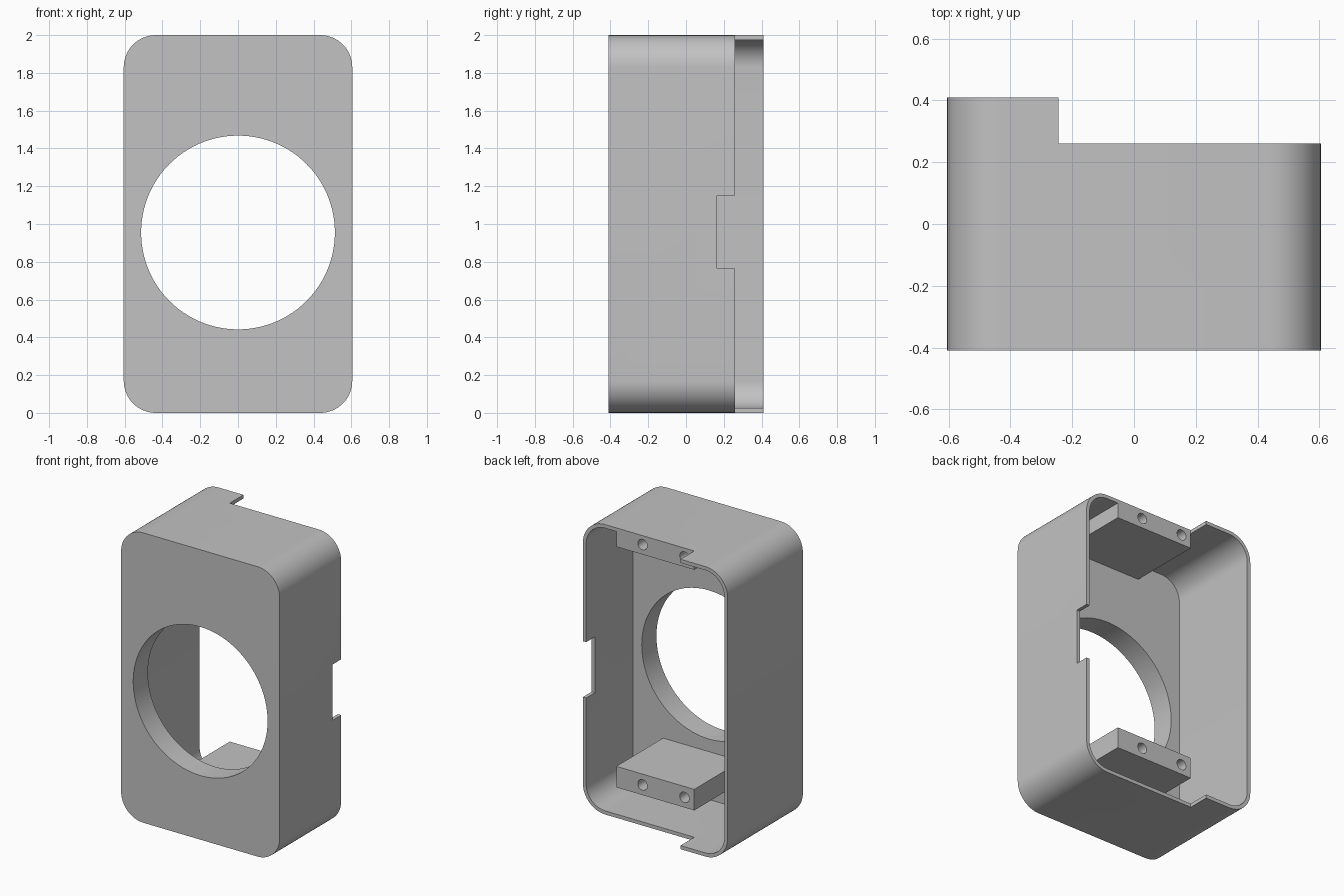
import bpy, bmesh
from math import cos, sin, pi, radians
from mathutils import Matrix, Vector

if "Cube" in bpy.data.objects:
    bpy.data.objects.remove(bpy.data.objects["Cube"])

grey = bpy.data.materials.new("plain_grey")
grey.use_nodes = True
COLOR = (0.54, 0.54, 0.54, 1)
grey.diffuse_color = COLOR
grey.node_tree.nodes["Principled BSDF"].inputs["Base Color"].default_value = COLOR

HALF_W, HEIGHT, HALF_D = 0.605, 2.0, 0.41
WALL, RADIUS = 0.025, 0.17
FRONT_IN, RIM = -0.25, 0.26      # inner side of front plate, lowered back rim
LIP_X = -0.245                   # where the raised back lip ends


def add_object(name, bm):
    bmesh.ops.recalc_face_normals(bm, faces=bm.faces[:])
    mesh = bpy.data.meshes.new(name)
    bm.to_mesh(mesh)
    bm.free()
    mesh.materials.append(grey)
    obj = bpy.data.objects.new(name, mesh)
    bpy.context.collection.objects.link(obj)
    return obj


def box(name, low, high):
    low, high = Vector(low), Vector(high)
    bm = bmesh.new()
    bmesh.ops.create_cube(bm, size=1, matrix=Matrix.Translation((low + high) / 2)
                          @ Matrix.Diagonal((*(high - low), 1)))
    return add_object(name, bm)


def rounded_prism(name, inset, y0, y1, steps=16):
    """Rounded rectangle in the xz plane, extruded along y."""
    r = RADIUS - inset
    cx, cz = HALF_W - RADIUS, HEIGHT / 2 - RADIUS
    bm = bmesh.new()
    verts = []
    for quarter, (sx, sz) in enumerate([(1, 1), (-1, 1), (-1, -1), (1, -1)]):
        for i in range(steps + 1):
            a = (quarter + i / steps) * pi / 2
            verts.append(bm.verts.new((sx * cx + r * cos(a), y0,
                                       HEIGHT / 2 + sz * cz + r * sin(a))))
    face = bm.faces.new(verts)
    extruded = bmesh.ops.extrude_face_region(bm, geom=[face])["geom"]
    moved = [v for v in extruded if isinstance(v, bmesh.types.BMVert)]
    bmesh.ops.translate(bm, verts=moved, vec=(0, y1 - y0, 0))
    return add_object(name, bm)


def cylinder_y(name, x, z, radius, y0, y1, sides):
    bm = bmesh.new()
    bmesh.ops.create_cone(bm, cap_ends=True, segments=sides, radius1=radius,
                          radius2=radius, depth=y1 - y0,
                          matrix=Matrix.Translation((x, (y0 + y1) / 2, z))
                          @ Matrix.Rotation(pi / 2, 4, "X"))
    return add_object(name, bm)


def cut(obj, cutters):
    """Subtract every cutter, bake the result and remove the cutters."""
    for cutter in cutters:
        mod = obj.modifiers.new("cut", "BOOLEAN")
        mod.operation, mod.solver, mod.object = "DIFFERENCE", "EXACT", cutter
    graph = bpy.context.evaluated_depsgraph_get()
    baked = bpy.data.meshes.new_from_object(obj.evaluated_get(graph))
    obj.modifiers.clear()
    obj.data = baked
    for cutter in cutters:
        bpy.data.objects.remove(cutter)


def smooth(obj):
    bpy.ops.object.select_all(action="DESELECT")
    obj.select_set(True)
    bpy.context.view_layer.objects.active = obj
    bpy.ops.object.shade_smooth_by_angle(angle=radians(30))


# Hollow housing: thick front plate with round opening, lowered rim, side notch
housing = rounded_prism("housing", 0, -HALF_D, HALF_D)
cut(housing, [
    rounded_prism("cavity_cutter", WALL, FRONT_IN, 1),
    cylinder_y("opening_cutter", 0, 0.955, 0.513, -1, 0, 96),
    box("rim_cutter", (LIP_X, RIM, -1), (1, 1, 3)),
    box("notch_cutter", (0.5, 0.165, 0.765), (0.7, 0.5, 1.15)),
])
smooth(housing)

# Mounting blocks with two blind screw holes each
for name, z0, z1, hole_z in [("lower_mounting_block", 0.21, 0.355, 0.28),
                             ("upper_mounting_block", 1.87, 1.985, 1.938)]:
    block = box(name, (LIP_X, FRONT_IN - 0.01, z0), (0.35, RIM, z1))
    cut(block, [cylinder_y("screw_hole_cutter", x, hole_z, 0.036, 0.0, 0.5, 32)
                for x in (-0.17, 0.15)])
    smooth(block)
